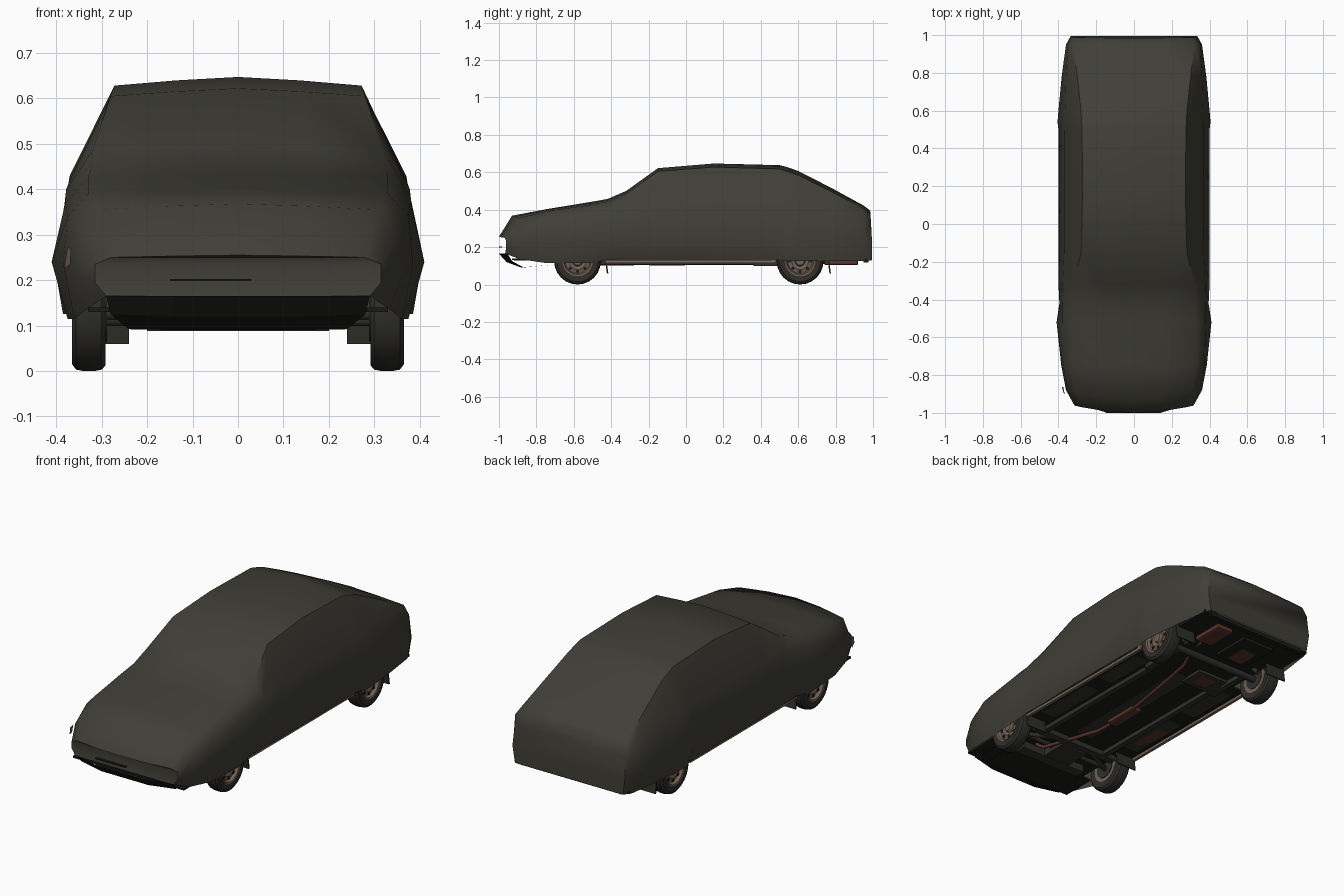
import bpy, bmesh, math
from mathutils import Vector

if "Cube" in bpy.data.objects:
    bpy.data.objects.remove(bpy.data.objects["Cube"])


def mat(name, r, g, b):
    m = bpy.data.materials.new(name)
    m.diffuse_color = (r, g, b, 1)
    m.use_nodes = True
    m.node_tree.nodes["Principled BSDF"].inputs["Base Color"].default_value = m.diffuse_color
    return m


CLOTH = mat("olive cloth", .050, .048, .038)
RUBBER = mat("tyre rubber", .027, .026, .022)
RIM = mat("dusty rim metal", .17, .12, .09)
RUST = mat("rusty exhaust", .10, .034, .025)
BLACK = mat("underbody black", .010, .010, .008)
GREY = mat("chassis grey", .028, .028, .024)
TAN = mat("sill tan", .20, .15, .11)


def make(name, bm, material, smooth=None):
    bmesh.ops.recalc_face_normals(bm, faces=bm.faces)
    me = bpy.data.meshes.new(name)
    bm.to_mesh(me)
    bm.free()
    me.materials.append(material)
    ob = bpy.data.objects.new(name, me)
    bpy.context.collection.objects.link(ob)
    if smooth:
        bpy.ops.object.select_all(action='DESELECT')
        ob.select_set(True)
        bpy.context.view_layer.objects.active = ob
        bpy.ops.object.shade_smooth_by_angle(angle=math.radians(smooth))
    return ob


def box(name, x0, x1, y0, y1, z0, z1, material, tilt=0):
    bm = bmesh.new()
    bmesh.ops.create_cube(bm, size=1)
    for v in bm.verts:
        c = v.co
        c.x = x0 + (c.x + .5) * (x1 - x0)
        c.y = y0 + (c.y + .5) * (y1 - y0)
        c.z = z0 + (c.z + .5) * (z1 - z0)
        c.y += tilt * (z1 - c.z)
    return make(name, bm, material)


def lathe(name, profile, x, y, z, side, material, n=24, smooth=35):
    # profile of (radius, outward offset) spun about the x axis
    bm = bmesh.new()
    rings = [[bm.verts.new((x + side * o, y + r * math.cos(2 * math.pi * i / n),
                            z + r * math.sin(2 * math.pi * i / n)))
              for i in range(n)] for r, o in profile]
    for a, b in zip(rings, rings[1:]):
        for i in range(n):
            j = (i + 1) % n
            bm.faces.new((a[i], a[j], b[j], b[i]))
    bm.faces.new(rings[0])
    bm.faces.new(rings[-1])
    return make(name, bm, material, smooth)


def pipe(name, pts, r, material):
    cu = bpy.data.curves.new(name, 'CURVE')
    cu.dimensions = '3D'
    cu.bevel_depth = r
    cu.bevel_resolution = 1
    cu.use_fill_caps = True
    sp = cu.splines.new('POLY')
    sp.points.add(len(pts) - 1)
    for p, c in zip(sp.points, pts):
        p.co = (*c, 1)
    cu.materials.append(material)
    ob = bpy.data.objects.new(name, cu)
    bpy.context.collection.objects.link(ob)
    return ob


# Draped car cover: cross-sections from nose to tail
# y, hem(z,x), widest(z,x), shoulder(z,x), roof edge(z,x), centre z
STATIONS = [
    (-1.0, .165, .29, .195, .315, .235, .315, .25, .28, .255),
    (-.93, .135, .335, .21, .36, .29, .35, .355, .31, .368),
    (-.75, .115, .36, .235, .385, .34, .375, .39, .33, .402),
    (-.52, .115, .375, .24, .41, .37, .38, .425, .33, .44),
    (-.42, .13, .362, .205, .395, .38, .38, .443, .325, .457),
    (-.32, .13, .365, .205, .40, .40, .378, .485, .32, .50),
    (-.15, .13, .37, .205, .40, .42, .37, .605, .28, .622),
    (.15, .13, .37, .21, .40, .42, .37, .628, .272, .647),
    (.50, .13, .37, .215, .40, .43, .37, .618, .275, .638),
    (.54, .125, .385, .24, .405, .43, .37, .605, .278, .628),
    (.60, .125, .382, .24, .40, .43, .365, .585, .28, .607),
    (.78, .125, .365, .24, .383, .41, .36, .495, .30, .515),
    (.95, .125, .342, .24, .36, .365, .35, .407, .32, .422),
    (.995, .13, .32, .22, .335, .335, .325, .375, .30, .395),
]
bm = bmesh.new()
rings = []
for y, zb, xb, zm, xm, zs, xs, zr, xr, zt in STATIONS:
    half = [(xb, zb), (xm, zm), (xs, zs), (xr, zr), (xr * .5, zr + (zt - zr) * .6)]
    ring = half + [(0, zt)] + [(-x, z) for x, z in reversed(half)]
    bow = .035 if y < -.9 else 0
    lean = -.07 if y > .97 else 0
    rings.append([bm.verts.new((x, y + bow * (x / .3) ** 2 + lean * max(0, z - .25), z))
                  for x, z in ring])
for a, b in zip(rings, rings[1:]):
    for i in range(len(a) - 1):
        bm.faces.new((a[i], a[i + 1], b[i + 1], b[i]))
for r in (rings[0], rings[-1]):      # nose and tail closed in level strips
    for i in range(4):
        bm.faces.new((r[i], r[i + 1], r[9 - i], r[10 - i]))
    bm.faces.new((r[4], r[5], r[6]))
make("car_cover", bm, CLOTH, 50)

# Nose underside: sloping lip down to the underpan
bm = bmesh.new()
rows = [((-.955, .29, .165), (-1.0, .14, .165)), ((-.93, .28, .125), (-.96, .14, .12)),
        ((-.87, .24, .092), (-.88, .12, .09)), ((-.72, .24, .105), (-.72, .12, .105))]
grid = [[bm.verts.new(p) for p in ((-o[1], o[0], o[2]), (-i[1], i[0], i[2]),
                                   (i[1], i[0], i[2]), (o[1], o[0], o[2]))] for o, i in rows]
for a, b in zip(grid, grid[1:]):
    for i in range(3):
        bm.faces.new((a[i], a[i + 1], b[i + 1], b[i]))
make("nose_underpan", bm, BLACK)
box("nose_slot", -.15, .03, -1.0, -.985, .198, .203, BLACK)

# Floor pan, narrow between the wheels and wide elsewhere
box("floor_centre", -.27, .27, -.92, .96, .128, .14, BLACK)
box("floor_middle", -.365, .365, -.43, .46, .128, .14, BLACK)
box("floor_tail", -.34, .34, .76, .97, .128, .14, BLACK)
box("floor_front", -.33, .33, -.93, -.74, .13, .14, BLACK)
box("rear_valance", -.30, .30, .95, .975, .118, .14, BLACK)
box("transmission_tunnel", -.05, .05, -.4, .4, .122, .13, GREY)
box("front_subframe", -.20, .20, -.70, -.64, .088, .13, GREY)
box("front_crossmember", -.26, .26, -.50, -.46, .10, .13, GREY)
box("engine_sump", -.10, .06, -.64, -.50, .092, .14, GREY)
box("floor_rust_patch", -.32, -.25, -.30, -.10, .124, .13, RUST)
box("fuel_tank", -.20, -.02, .36, .50, .112, .13, GREY)
box("tank_rust_patch", -.15, -.06, .39, .48, .108, .113, RUST)
box("spare_wheel_well", -.17, .02, .68, .90, .112, .13, BLACK)
box("well_rust_patch", -.13, -.04, .70, .82, .109, .113, RUST)

# Parts repeated on both sides
for s, side in ((1, "right"), (-1, "left")):
    def sbox(name, a, b, *rest, **kw):
        box(side + "_" + name, min(s * a, s * b), max(s * a, s * b), *rest, **kw)
    sbox("sill", .345, .362, -.43, .48, .115, .15, TAN)
    sbox("floor_rail", .18, .21, -.46, .46, .106, .13, GREY)
    sbox("floor_panel", .23, .32, -.36, .0, .124, .13, GREY)
    sbox("seat_panel", .23, .32, .1, .4, .124, .13, GREY)
    sbox("trailing_arm", .20, .23, .36, .62, .10, .125, GREY)
    pipe(side + "_front_control_arm", [(s * .1, -.48, .11), (s * .30, -.58, .11)], .012, GREY)
    pipe(side + "_damper", [(s * .24, .70, .10), (s * .22, .62, .2)], .014, GREY)
    for y, end in ((-.58, "front"), (.61, "rear")):
        sbox(end + "_mudflap", .24, .36, y + .145, y + .153, .06, .14, GREY, tilt=.15)
        n = side + "_" + end
        lathe(n + "_tyre", [(.08, -.034), (.112, -.037), (.122, -.028), (.125, -.012),
                            (.125, .012), (.122, .028), (.110, .037), (.08, .033),
                            (.078, .01)],
              s * .328, y, .125, s, RUBBER)
        lathe(n + "_rim", [(.076, -.036), (.081, -.036), (.081, .036), (.073, .034),
                           (.066, .018), (.045, .024), (.028, .018), (.022, .030)],
              s * .328, y, .125, s, RIM)
        for k in range(8):   # dark rim vents
            t = 2 * math.pi * k / 8
            lathe(n + "_rim_vent", [(.009, 0), (.009, .004)], s * .349,
                  y + .055 * math.cos(t), .125 + .055 * math.sin(t), s, BLACK, n=6)
        lathe(n + "_brake_drum", [(.06, -.04), (.06, -.03)], s * .328, y, .125, s, GREY, n=16)

# Axles
pipe("front_axle", [(-.30, -.58, .125), (.30, -.58, .125)], .014, GREY)
pipe("rear_axle", [(-.30, .61, .118), (.30, .61, .118)], .02, GREY)

# Exhaust line with two silencers
pipe("exhaust_pipe", [(.14, -.62, .12), (.10, -.60, .108), (-.01, -.30, .112), (-.02, -.11, .113),
                      (.05, .32, .113), (.08, .50, .118), (.13, .62, .145), (.15, .72, .125),
                      (.16, .92, .12)], .010, RUST)


def silencer(name, x, y, w, l, z0, z1):
    ob = box(name, x - w, x + w, y - l, y + l, z0, z1, RUST)
    mod = ob.modifiers.new("rounded", 'BEVEL')
    mod.width = .008
    mod.segments = 2


silencer("middle_silencer", -.02, -.10, .03, .10, .102, .128)
silencer("rear_silencer", .16, .83, .05, .09, .104, .132)

# Lamp corner showing through the cover on the left
bm = bmesh.new()
pts = [(-.366, -.86, .272), (-.358, -.90, .270), (-.360, -.90, .235), (-.374, -.86, .225)]
bm.faces.new([bm.verts.new(Vector(p) + Vector((-.009, -.002, 0))) for p in pts])
make("lamp_corner", bm, RIM)
